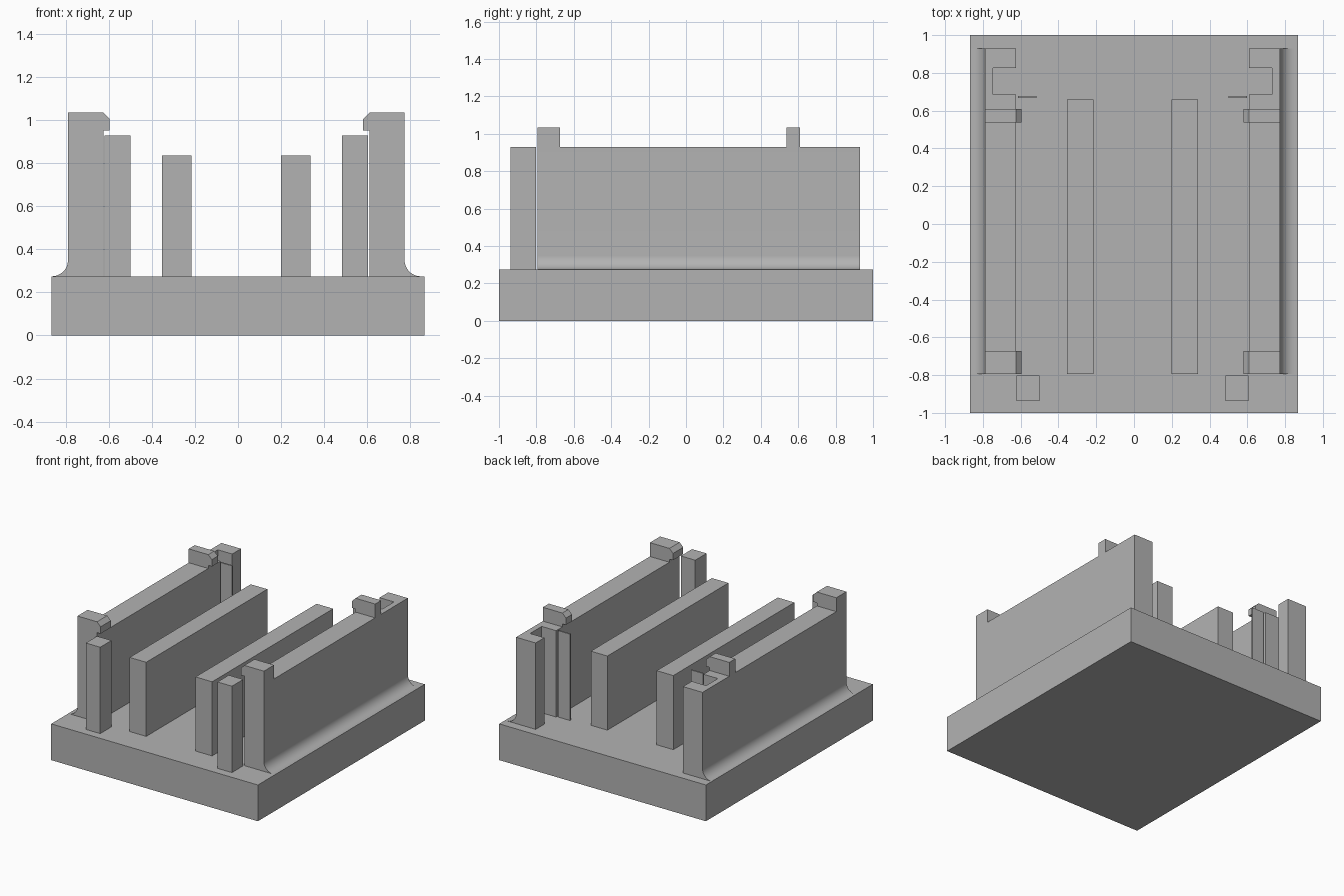
import bpy, bmesh, math

if "Cube" in bpy.data.objects:
    bpy.data.objects.remove(bpy.data.objects["Cube"], do_unlink=True)

grey = bpy.data.materials.new("plain grey")
grey.use_nodes = True
GREY = (0.45, 0.45, 0.45, 1)
grey.diffuse_color = GREY
grey.node_tree.nodes["Principled BSDF"].inputs["Base Color"].default_value = GREY

CENTRE = -0.008      # plane the upright parts mirror about
FLOOR = 0.275        # top of the base
TOP = 0.93           # top of the walls
OUTER, INNER = 0.782, 0.618


def extrude_y(name, profile, y0, y1):
    """Extrude an (x, z) profile from y0 to y1."""
    bm = bmesh.new()
    face = bm.faces.new([bm.verts.new((x, y0, z)) for x, z in profile])
    out = bmesh.ops.extrude_face_region(bm, geom=[face])
    moved = [v for v in out["geom"] if isinstance(v, bmesh.types.BMVert)]
    bmesh.ops.translate(bm, verts=moved, vec=(0, y1 - y0, 0))
    bmesh.ops.recalc_face_normals(bm, faces=bm.faces)
    mesh = bpy.data.meshes.new(name)
    bm.to_mesh(mesh)
    bm.free()
    mesh.materials.append(grey)
    ob = bpy.data.objects.new(name, mesh)
    bpy.context.collection.objects.link(ob)
    return ob


def box(name, x0, x1, y0, y1, z0, z1):
    return extrude_y(name, [(x0, z0), (x1, z0), (x1, z1), (x0, z1)], y0, y1)


def activate(ob):
    bpy.ops.object.select_all(action='DESELECT')
    ob.select_set(True)
    bpy.context.view_layer.objects.active = ob


# Base slab
box("base", -0.867, 0.867, -1, 1, 0, FLOOR)

for side, s in (("left", 1), ("right", -1)):
    def sx(x):
        return CENTRE + s * x

    # Side wall with a curved fillet along its outer foot
    r, steps = 0.075, 16
    arc = []
    for i in range(steps + 1):
        a = math.pi / 2 * i / steps
        arc.append((sx(OUTER + r - r * math.cos(a)), FLOOR + r - r * math.sin(a)))
    profile = [(sx(INNER), FLOOR), (sx(INNER), TOP), (sx(OUTER), TOP)] + arc
    wall = extrude_y(side + "_wall", profile, -0.795, 0.93)

    # Slot cut into the inner face near the back
    cutter = box("slot_cutter", sx(0.5), sx(0.739), 0.685, 0.825, 0.1, 1.2)
    cutter.hide_render = True
    mod = wall.modifiers.new("slot", 'BOOLEAN')
    mod.operation = 'DIFFERENCE'
    mod.solver = 'EXACT'
    mod.object = cutter
    activate(wall)
    bpy.ops.object.modifier_apply(modifier=mod.name)
    bpy.data.objects.remove(cutter, do_unlink=True)
    activate(wall)
    bpy.ops.object.shade_smooth_by_angle(angle=math.radians(20))

    # Snap hooks on top of the wall, chamfered on the inside
    lip = 0.588
    hook = [(sx(OUTER), TOP), (sx(OUTER), 1.035), (sx(INNER), 1.035),
            (sx(lip), 1.005), (sx(lip), 0.953), (sx(INNER), 0.953), (sx(INNER), TOP)]
    extrude_y(side + "_front_hook", hook, -0.795, -0.673)
    extrude_y(side + "_back_hook", hook, 0.538, 0.61)

    # Front post, thin back plate and inner rib
    box(side + "_front_post", sx(0.492), sx(0.613), -0.937, -0.802, FLOOR, TOP)
    box(side + "_back_plate", sx(0.507), sx(0.607), 0.666, 0.677, FLOOR, TOP)
    box(side + "_inner_rib", sx(0.207), sx(0.346), -0.793, 0.658, FLOOR, 0.837)
